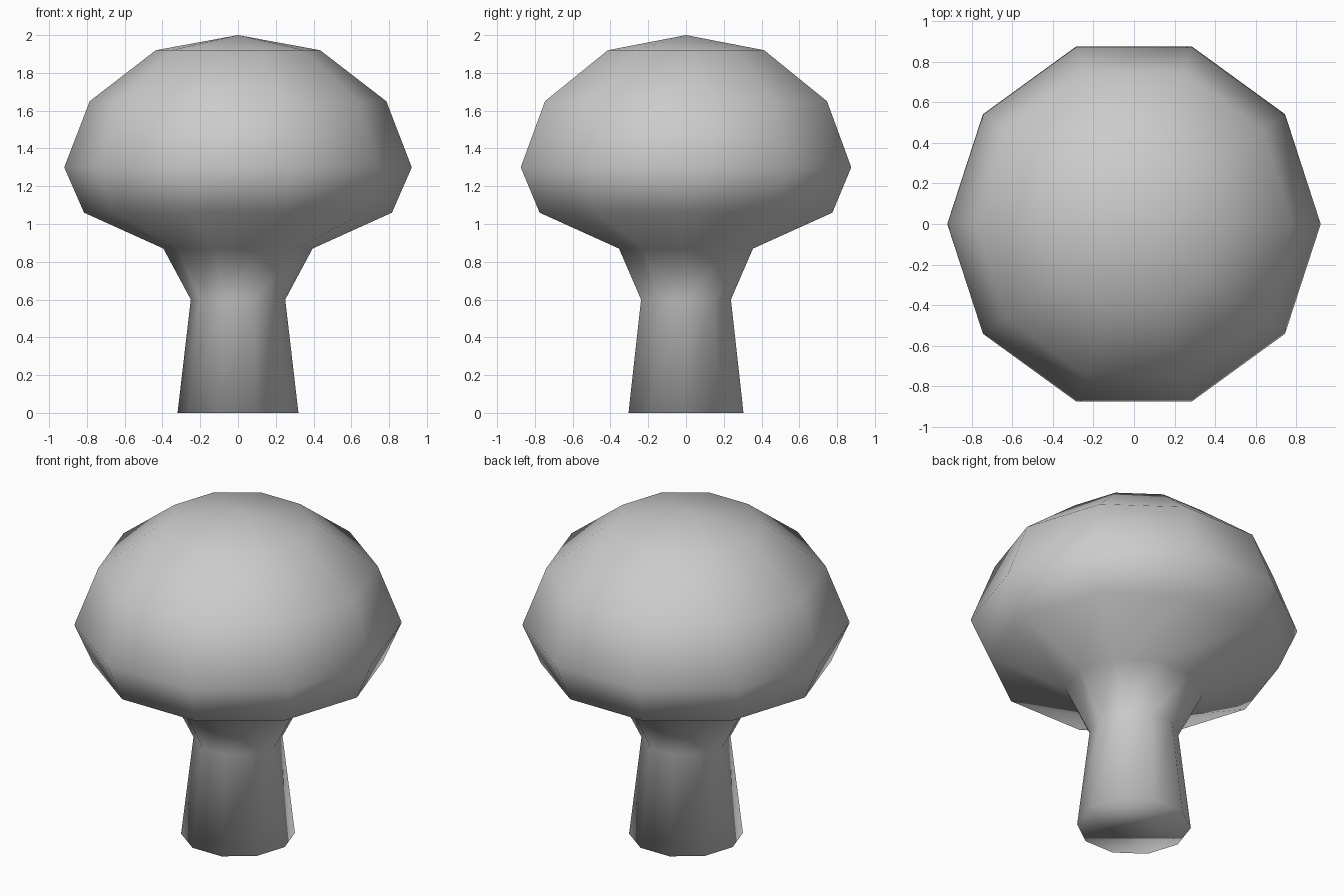
import bpy, bmesh, math

if "Cube" in bpy.data.objects:
    bpy.data.objects.remove(bpy.data.objects["Cube"], do_unlink=True)

SIDES = 10

# Plain grey material
grey = bpy.data.materials.new("plain_grey")
grey.use_nodes = True
color = (0.6, 0.6, 0.6, 1)
grey.diffuse_color = color
grey.node_tree.nodes["Principled BSDF"].inputs["Base Color"].default_value = color

# Ring profile from foot to crown: x radius, y radius, height
profile = [
    (0.32, 0.32, 0.0),      # foot
    (0.25, 0.25, 0.6),      # waist of the stem
    (0.395, 0.373, 0.87),   # stem flares into the cap
    (0.815, 0.815, 1.06),   # underside rim
    (0.92, 0.92, 1.3),      # widest ring
    (0.785, 0.785, 1.65),
    (0.435, 0.435, 1.92),   # crown
]

bm = bmesh.new()


def ring(rx, ry, z):
    angles = [math.tau * i / SIDES for i in range(SIDES)]
    return [bm.verts.new((rx * math.cos(a), ry * math.sin(a), z)) for a in angles]


rings = [ring(*p) for p in profile]

# Walls
for low, high in zip(rings, rings[1:]):
    for i in range(SIDES):
        j = (i + 1) % SIDES
        bm.faces.new((low[i], low[j], high[j], high[i]))

# Closed foot and pointed crown
bm.faces.new(rings[0][::-1])
apex = bm.verts.new((0, 0, 2))
for i in range(SIDES):
    bm.faces.new((rings[-1][i], rings[-1][(i + 1) % SIDES], apex))

for face in bm.faces:
    face.smooth = True

mesh = bpy.data.meshes.new("mushroom")
bm.to_mesh(mesh)
bm.free()
mesh.materials.append(grey)
mushroom = bpy.data.objects.new("mushroom", mesh)
bpy.context.collection.objects.link(mushroom)
